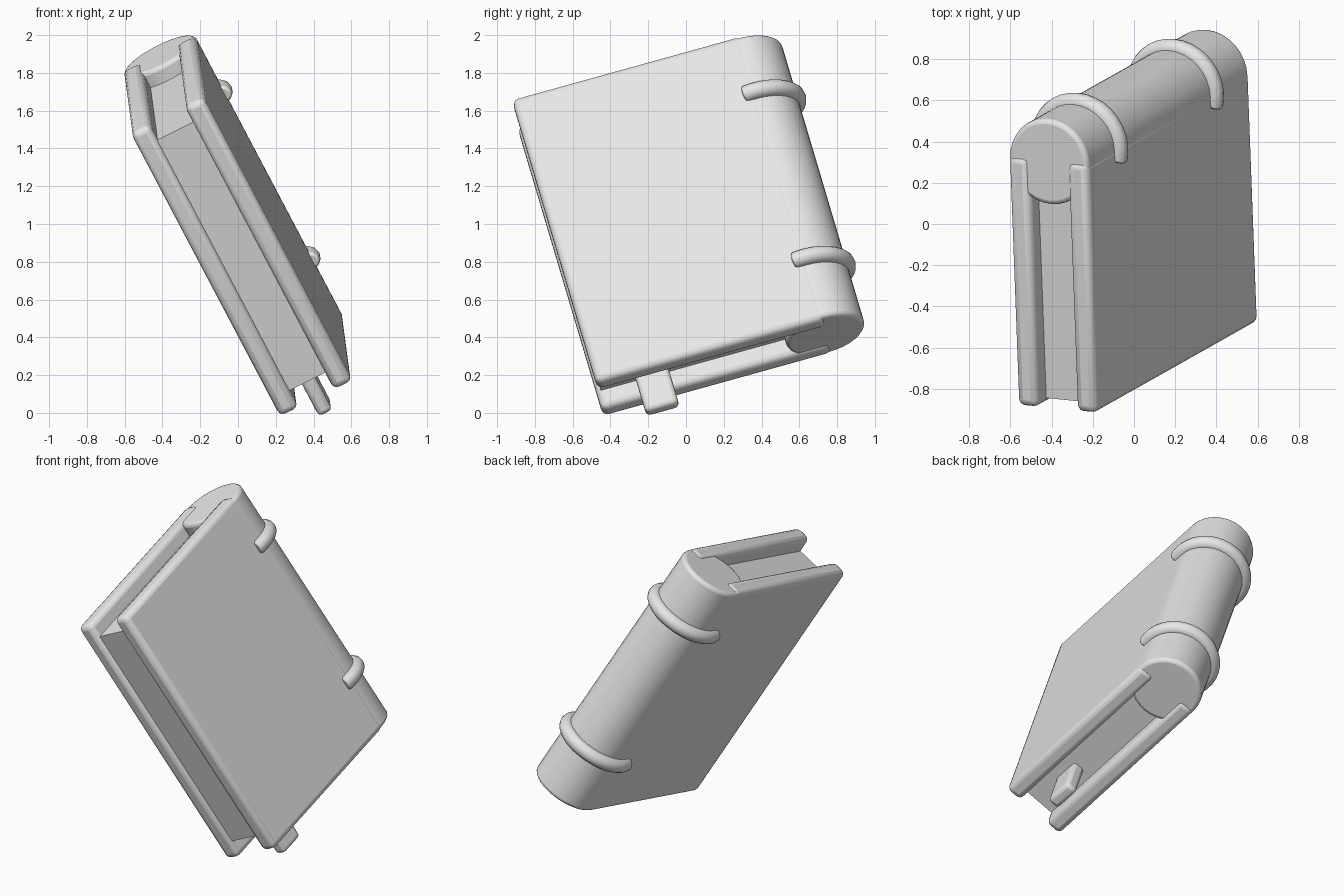
import bpy
import bmesh
import math
from mathutils import Matrix, Vector

if "Cube" in bpy.data.objects:
    bpy.data.objects.remove(bpy.data.objects["Cube"], do_unlink=True)

# Tilted frame of the book: x = thickness, y = fore-edge to spine, z = height
up = Vector((-0.451, -0.254, 0.855)).normalized()
across = Vector((-0.036, 0.963, 0.267))
across = (across - up * across.dot(up)).normalized()
thick = across.cross(up)
FRAME = Matrix((thick, across, up)).transposed().to_4x4()
FRAME.translation = Vector((-0.372, -0.891, 1.565))

HALF = 0.215       # half thickness of the book, also the spine radius
INNER = 0.105      # half thickness of the pages
SPINE_Y = 1.236

grey = bpy.data.materials.new("light_grey")
grey.use_nodes = True
grey.diffuse_color = (0.8, 0.8, 0.8, 1)
grey.node_tree.nodes["Principled BSDF"].inputs["Base Color"].default_value = (0.8, 0.8, 0.8, 1)


def finish(bm, name, bevel=0.0, segments=3):
    """Turn local geometry into a smooth-shaded object placed in the tilted frame."""
    bmesh.ops.recalc_face_normals(bm, faces=bm.faces)
    mesh = bpy.data.meshes.new(name)
    bm.to_mesh(mesh)
    bm.free()
    mesh.materials.append(grey)
    obj = bpy.data.objects.new(name, mesh)
    bpy.context.collection.objects.link(obj)
    obj.matrix_world = FRAME
    if bevel:
        mod = obj.modifiers.new("rounded_edges", "BEVEL")
        mod.width = bevel
        mod.segments = segments
        mod.limit_method = "ANGLE"
        mod.angle_limit = math.radians(40)
    bpy.ops.object.select_all(action="DESELECT")
    obj.select_set(True)
    bpy.context.view_layer.objects.active = obj
    bpy.ops.object.shade_smooth_by_angle(angle=math.radians(40))
    return obj


def box(name, low, high, bevel=0.0):
    low, high = Vector(low), Vector(high)
    bm = bmesh.new()
    place = Matrix.Translation((low + high) / 2) @ Matrix.Diagonal((*(high - low), 1))
    bmesh.ops.create_cube(bm, size=1, matrix=place)
    return finish(bm, name, bevel)


def band(name, height, radius=HALF, tube=0.046, sweep=106, steps=20, sides=12):
    """Raised rib: a round tube bent around the back of the spine, with closed ends."""
    bm = bmesh.new()
    rings = []
    for i in range(steps + 1):
        a = math.radians(-sweep + 2 * sweep * i / steps)
        ring = []
        for j in range(sides):
            t = 2 * math.pi * j / sides
            r = radius + tube * math.cos(t)
            ring.append(bm.verts.new((r * math.sin(a), SPINE_Y + r * math.cos(a),
                                      height + tube * math.sin(t))))
        rings.append(ring)
    for a, b in zip(rings, rings[1:]):
        for j in range(sides):
            k = (j + 1) % sides
            bm.faces.new((a[j], a[k], b[k], b[j]))
    bm.faces.new(rings[0])
    bm.faces.new(rings[-1])
    return finish(bm, name, 0.012, 2)


# Covers on both sides
box("left_cover", (INNER, -0.01, -1.745), (HALF, 1.25, 0.01), 0.034)
box("right_cover", (-HALF, -0.01, -1.745), (-INNER, 1.25, 0.01), 0.034)

# Page block, set in from the top and bottom of the covers
box("pages", (-INNER - 0.01, 0.015, -1.64), (INNER + 0.01, 1.2, -0.09))

# Round spine
bm = bmesh.new()
bmesh.ops.create_cone(bm, cap_ends=True, segments=32, radius1=HALF, radius2=HALF,
                      depth=1.735, matrix=Matrix.Translation((0, SPINE_Y, -0.8675)))
finish(bm, "spine", 0.022)

# Raised bands on the spine
for name, height in (("upper_band", -0.335), ("lower_band", -1.365)):
    band(name, height)

# Bookmark hanging out of the bottom
box("bookmark", (-0.052, 0.205, -1.895), (0.028, 0.387, -1.5), 0.025)
